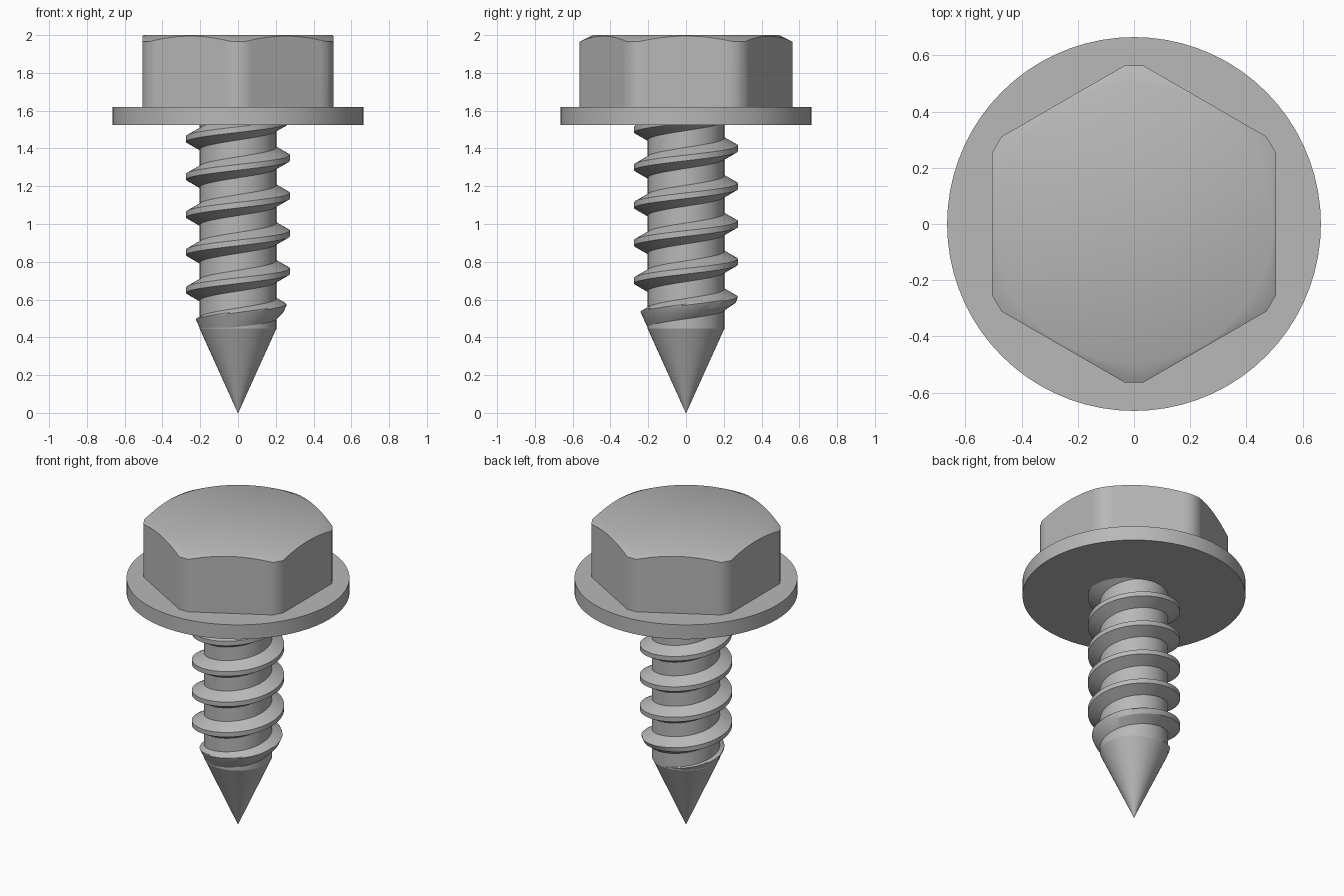
import bpy, bmesh, math
from math import cos, sin, pi, radians

cube = bpy.data.objects.get("Cube")
if cube:
    bpy.data.objects.remove(cube, do_unlink=True)

steel = bpy.data.materials.new("grey_steel")
steel.use_nodes = True
GREY = (0.48, 0.48, 0.48, 1)
steel.diffuse_color = GREY
steel.node_tree.nodes["Principled BSDF"].inputs["Base Color"].default_value = GREY

TAPER = 0.455      # tip radius gained per unit of height
SHANK_R = 0.203


def finish(bm, name, angle=35):
    """Turn a bmesh into a smooth-shaded steel object."""
    bmesh.ops.recalc_face_normals(bm, faces=bm.faces)
    mesh = bpy.data.meshes.new(name)
    bm.to_mesh(mesh)
    bm.free()
    mesh.materials.append(steel)
    obj = bpy.data.objects.new(name, mesh)
    bpy.context.collection.objects.link(obj)
    bpy.ops.object.select_all(action='DESELECT')
    obj.select_set(True)
    bpy.context.view_layer.objects.active = obj
    bpy.ops.object.shade_smooth_by_angle(angle=radians(angle))
    return obj


def skin(name, rings, closed_rings=True, angle=35):
    """Bridge equal-length rings of points and cap both ends."""
    bm = bmesh.new()
    rows = [[bm.verts.new(p) for p in ring] for ring in rings]
    n = len(rows[0])
    for a, b in zip(rows, rows[1:]):
        for i in range(n):
            j = (i + 1) % n
            bm.faces.new((a[i], a[j], b[j], b[i]))
    bm.faces.new(rows[0])
    bm.faces.new(rows[-1])
    return finish(bm, name, angle)


def circle(r, z, n=72):
    return [(r * cos(2 * pi * i / n), r * sin(2 * pi * i / n), z) for i in range(n)]


# Flange under the head
skin("flange", [circle(0.665, 1.525), circle(0.665, 1.62)])

# Shank and pointed tip
skin("shank", [circle(0.0015, 0), circle(SHANK_R, SHANK_R / TAPER), circle(SHANK_R, 1.56)], angle=20)

# Hex head: blunted corners and a conical chamfer that leaves arcs on the flats
FLAT, CORNER, TOP_R = 0.505, 0.564, 0.495
outline = []
for side in range(6):
    mid = side * pi / 3
    half = (CORNER - FLAT * cos(pi / 6)) / sin(pi / 6)
    steps = 12
    for k in range(steps + 1):
        t = half * (2 * k / steps - 1)
        outline.append((FLAT * cos(mid) - t * sin(mid), FLAT * sin(mid) + t * cos(mid)))
base = [(x, y, 1.6) for x, y in outline]
shoulder, crown = [], []
for x, y in outline:
    r = math.hypot(x, y)
    shoulder.append((x, y, 2 - (r - TOP_R) * 0.5))
    crown.append((x * TOP_R / r, y * TOP_R / r, 2))
skin("hex_head", [base, shoulder, crown])

# Helical thread, its start trimmed to the taper of the tip
PITCH, CREST_R, CREST_HALF, ROOT_HALF = 0.2, 0.275, 0.015, 0.06
ROOT_R = 0.195
profile = [(ROOT_R, -ROOT_HALF), (CREST_R, -CREST_HALF)]
for k in range(9):
    f = k / 8
    profile.append((CREST_R + (ROOT_R - CREST_R) * f,
                    CREST_HALF + (ROOT_HALF - CREST_HALF) * f))
PER_TURN = 60
start, end = 0.38, 1.585
count = int((end - start) / PITCH * PER_TURN)
rings = []
for i in range(count + 1):
    z0 = start + PITCH * i / PER_TURN
    a = (z0 - 1.15) / PITCH * 2 * pi
    ring = []
    for r, dz in profile:
        z = min(z0 + dz, 1.6)
        r = min(r, TAPER * z - 0.002)
        ring.append((r * cos(a), r * sin(a), z))
    rings.append(ring)
skin("thread", rings, angle=25)
